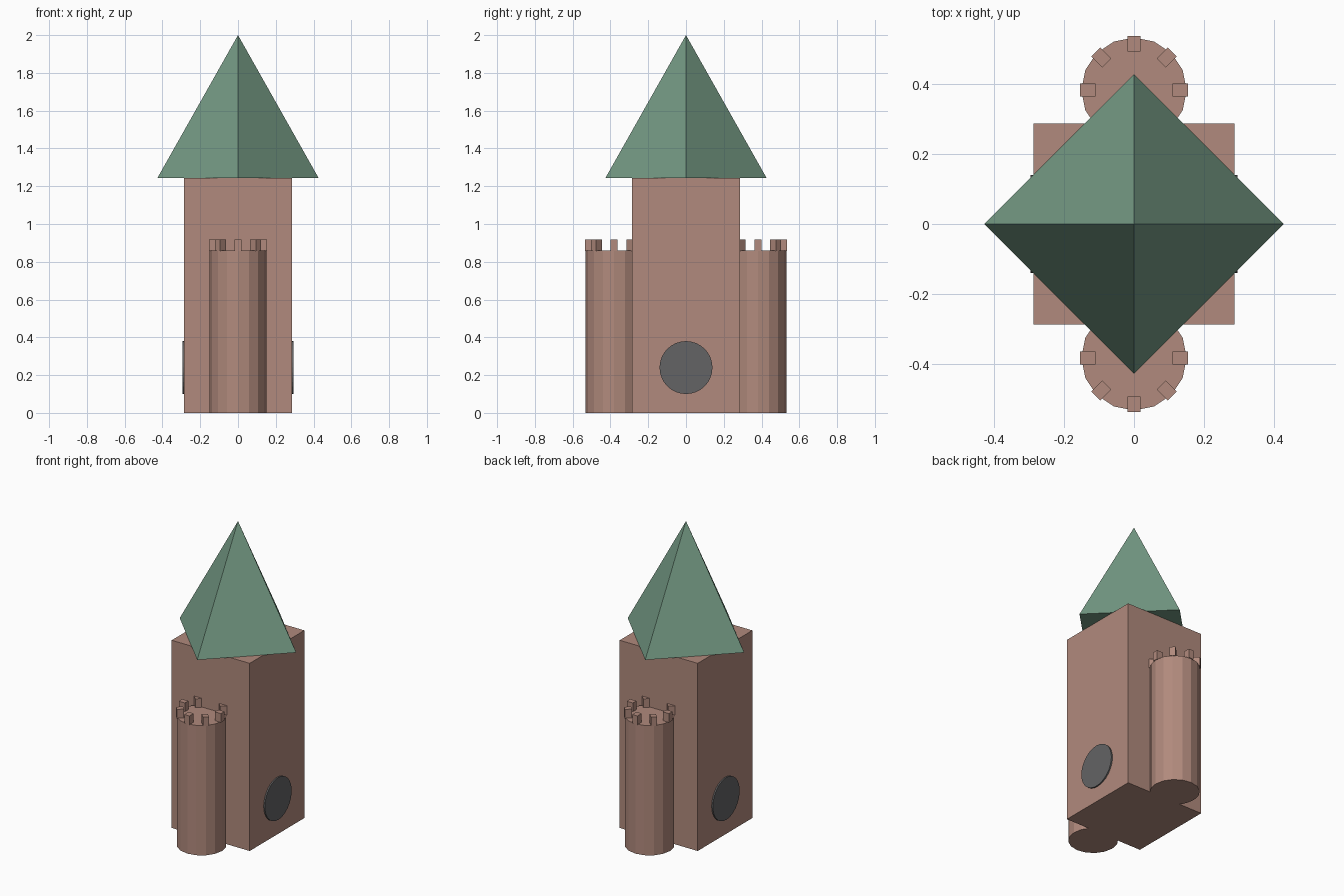
import bpy
import math

cube = bpy.data.objects.get("Cube")
if cube:
    bpy.data.objects.remove(cube, do_unlink=True)

BODY = 0.286      # half width of the keep
EAVES = 1.243     # height where the roof starts
TOWER_Y = 0.381
TOWER_R = 0.15
TOWER_H = 0.86


def material(name, rgb):
    mat = bpy.data.materials.new(name)
    mat.use_nodes = True
    color = (*rgb, 1)
    mat.diffuse_color = color
    mat.node_tree.nodes["Principled BSDF"].inputs["Base Color"].default_value = color
    return mat


stone = material("pink_stone", (0.44, 0.255, 0.205))
roof_green = material("roof_green", (0.175, 0.32, 0.23))
window_grey = material("window_grey", (0.125, 0.125, 0.128))


def finish(name, mat):
    obj = bpy.context.object
    obj.name = name
    obj.data.materials.append(mat)
    return obj


def box(name, mat, size, location, turn=0):
    bpy.ops.mesh.primitive_cube_add(size=1, location=location, rotation=(0, 0, turn))
    obj = finish(name, mat)
    obj.scale = size
    return obj


def cylinder(name, mat, sides, radius, depth, location, rotation=(0, 0, 0)):
    bpy.ops.mesh.primitive_cylinder_add(vertices=sides, radius=radius, depth=depth,
                                        location=location, rotation=rotation)
    return finish(name, mat)


# Square keep
box("keep", stone, (2 * BODY, 2 * BODY, EAVES), (0, 0, EAVES / 2))

# Four-sided roof, turned so its corners point along the axes
bpy.ops.mesh.primitive_cone_add(vertices=4, radius1=0.427, radius2=0,
                                depth=2 - EAVES, location=(0, 0, (2 + EAVES) / 2))
finish("roof", roof_green)

# Round towers with a ring of merlons, front and back
for label, side in (("front", -1), ("back", 1)):
    y = side * TOWER_Y
    cylinder(label + "_tower", stone, 16, TOWER_R, TOWER_H, (0, y, TOWER_H / 2))
    for i in range(8):
        a = i * math.tau / 8
        spot = (0.132 * math.cos(a), y + 0.132 * math.sin(a), TOWER_H + 0.028)
        box(f"{label}_merlon_{i + 1}", stone, (0.044, 0.037, 0.06), spot, a)

# Round windows on both sides
for label, side in (("left", 1), ("right", -1)):
    cylinder(label + "_window", window_grey, 32, 0.14, 0.009,
             (side * (BODY + 0.0045), 0, 0.24), (0, math.pi / 2, 0))
